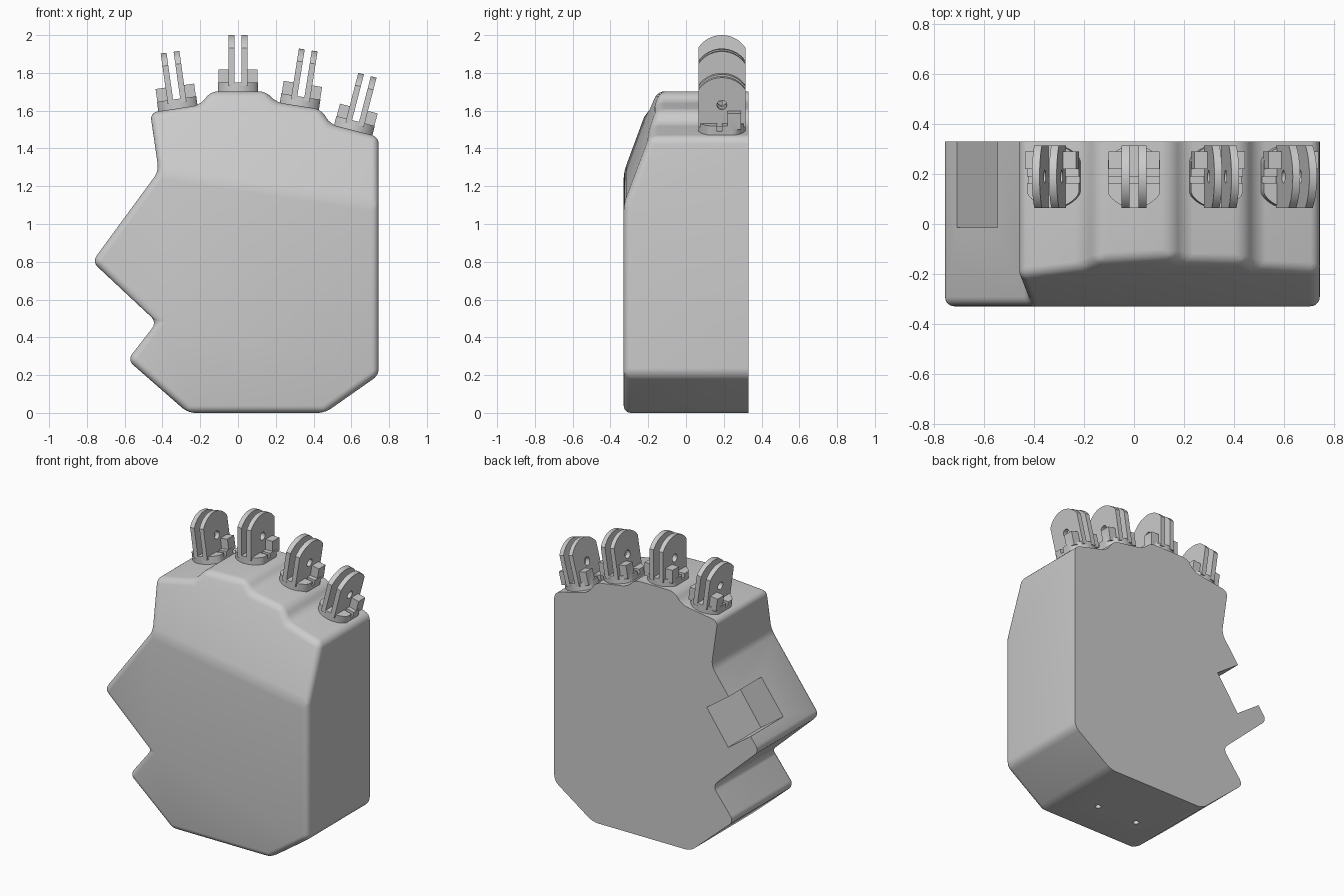
import bpy, bmesh
from math import sin, cos, pi, radians, asin
from mathutils import Vector, Matrix

if "Cube" in bpy.data.objects:
    bpy.data.objects.remove(bpy.data.objects["Cube"])

grey = bpy.data.materials.new("plain grey")
grey.use_nodes = True
colour = (0.6, 0.6, 0.6, 1)
grey.diffuse_color = colour
grey.node_tree.nodes["Principled BSDF"].inputs["Base Color"].default_value = colour


def finish(bm, name):
    bmesh.ops.recalc_face_normals(bm, faces=bm.faces)
    mesh = bpy.data.meshes.new(name)
    bm.to_mesh(mesh)
    bm.free()
    mesh.materials.append(grey)
    ob = bpy.data.objects.new(name, mesh)
    bpy.context.collection.objects.link(ob)
    return ob


def add_prism(bm, points, offset):
    """Fill a closed outline and extrude it by the offset."""
    face = bm.faces.new([bm.verts.new(p) for p in points])
    new = bmesh.ops.extrude_face_region(bm, geom=[face], use_keep_orig=True)["geom"]
    bmesh.ops.translate(bm, verts=[v for v in new if isinstance(v, bmesh.types.BMVert)],
                        vec=offset)


def prism(name, points, offset):
    bm = bmesh.new()
    add_prism(bm, points, offset)
    return finish(bm, name)


def cylinder(name, radius, depth, matrix):
    bm = bmesh.new()
    bmesh.ops.create_cone(bm, cap_ends=True, segments=24, radius1=radius,
                          radius2=radius, depth=depth, matrix=matrix)
    return finish(bm, name)


def select(ob):
    bpy.ops.object.select_all(action='DESELECT')
    ob.select_set(True)
    bpy.context.view_layer.objects.active = ob


def combine(ob, other, operation):
    """Apply a boolean and discard the helper."""
    select(ob)
    mod = ob.modifiers.new("boolean", 'BOOLEAN')
    mod.object, mod.operation, mod.solver = other, operation, 'EXACT'
    bpy.ops.object.modifier_apply(modifier=mod.name)
    bpy.data.objects.remove(other)


# Palm: extruded hand outline with a slanted upper front
BACK = 0.33
outline = [(-0.465, 1.59), (-0.2, 1.63), (-0.145, 1.702), (0.15, 1.702), (0.2, 1.645),
           (0.44, 1.607), (0.49, 1.527), (0.745, 1.462), (0.745, 0.2), (0.46, 0),
           (-0.265, 0), (-0.585, 0.28), (-0.43, 0.48), (-0.772, 0.8), (-0.42, 1.28)]
bm = bmesh.new()
add_prism(bm, [(x, BACK, z) for x, z in outline], (0, -2 * BACK, 0))
crease = Vector((1.165, 0, -0.18))
slant = Vector((0, 0.14, 0.37))
normal = crease.cross(slant)
if normal.y > 0:
    normal.negate()
cut = bmesh.ops.bisect_plane(bm, geom=bm.verts[:] + bm.edges[:] + bm.faces[:], dist=1e-4,
                             plane_co=(-0.42, -BACK, 1.28), plane_no=normal, clear_outer=True)
bmesh.ops.holes_fill(bm, edges=[e for e in bm.edges if e.is_boundary])
bmesh.ops.recalc_face_normals(bm, faces=bm.faces)
# Round every edge but the flat back rim
soft = [e for e in bm.edges if min(v.co.y for v in e.verts) < BACK - 0.01
        and len(e.link_faces) == 2 and e.calc_face_angle(0) > 0.1]
bmesh.ops.bevel(bm, geom=soft, offset=0.045, segments=5, profile=0.5,
                affect='EDGES', clamp_overlap=True)
palm = finish(bm, "palm")

# Thumb socket: pocket square to the sloping side, open at the back
along = Vector((-0.34, 0, -0.48)).normalized()
inward = Vector((-along.z, 0, along.x))
top = Vector((-0.42, 0.4, 1.28)) + along * 0.215
corners = [top + along * a + inward * d
           for a, d in ((0, -0.1), (0.275, -0.1), (0.275, 0.195), (0, 0.195))]
combine(palm, prism("socket_cutter", corners, (0, -0.415, 0)), 'DIFFERENCE')

# Screw holes underneath
for x in (-0.07, 0.23):
    combine(palm, cylinder("hole_cutter", 0.018, 0.3, Matrix.Translation((x, -0.065, 0))),
            'DIFFERENCE')

# Knuckle hinge base: disc with flattened sides
R = 0.125
ring = [(max(-0.105, min(0.105, R * cos(i * pi / 24))), R * sin(i * pi / 24))
        for i in range(48)]
knuckle = prism("knuckle", [(x, y, -0.02) for x, y in ring], (0, 0, 0.07))


def box(name, x0, x1, y0, y1, z0, z1):
    return prism(name, [(x0, y0, z0), (x1, y0, z0), (x1, y1, z0), (x0, y1, z0)],
                 (0, 0, z1 - z0))


# Narrow groove across the base
combine(knuckle, box("groove_cutter", -0.2, 0.2, -0.025, 0, 0.02, 0.2), 'DIFFERENCE')

# Twin round-topped plates with a stop block beside each
PIN = 0.15
half = asin(R / PIN)
arc = [(PIN * sin(half * t / 8), PIN + PIN * cos(half * t / 8)) for t in range(8, -9, -1)]
for side in (-1, 1):
    plate = [(side * 0.019, y, z) for y, z in [(-R, 0.03), (R, 0.03)] + arc]
    combine(knuckle, prism("plate", plate, (side * 0.031, 0, 0)), 'UNION')
    x0, x1 = sorted((side * 0.045, side * 0.103))
    combine(knuckle, box("stop", x0, x1, 0.03, 0.1, 0.03, 0.118), 'UNION')

# Pin hole through both plates
pin = Matrix.Translation((0, 0, PIN)) @ Matrix.Rotation(pi / 2, 4, 'Y')
combine(knuckle, cylinder("pin_cutter", 0.026, 0.4, pin), 'DIFFERENCE')

for ob in (palm, knuckle):
    select(ob)
    bpy.ops.object.shade_smooth_by_angle(angle=radians(30))

# One hinge per finger, fanned outwards
fingers = {"index": (-0.318, 1.612, -8), "middle": (0, 1.7, 0),
           "ring": (0.325, 1.625, 9), "little": (0.61, 1.497, 14.5)}
for name, (x, z, tilt) in fingers.items():
    hinge = bpy.data.objects.new(name + "_finger_knuckle", knuckle.data)
    bpy.context.collection.objects.link(hinge)
    hinge.location = (x, 0.19, z)
    hinge.rotation_euler = (0, radians(tilt), 0)
bpy.data.objects.remove(knuckle)
